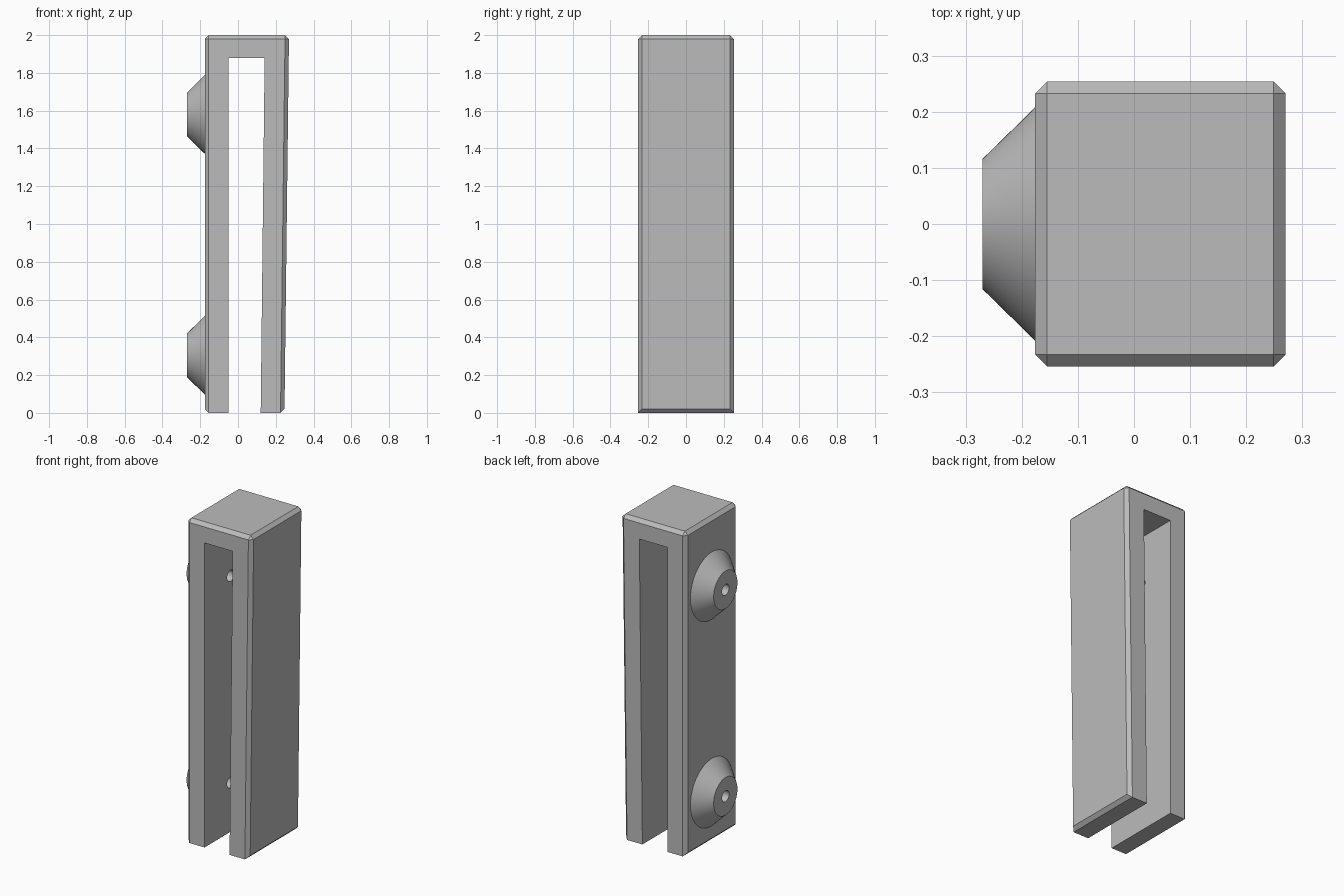
import bpy, bmesh, math
from mathutils import Matrix, Vector

old = bpy.data.objects.get("Cube")
if old:
    bpy.data.objects.remove(old, do_unlink=True)

grey = bpy.data.materials.new("plain grey")
grey.use_nodes = True
colour = (0.5, 0.5, 0.5, 1)
grey.diffuse_color = colour
grey.node_tree.nodes["Principled BSDF"].inputs["Base Color"].default_value = colour


def add_object(name, bm):
    bmesh.ops.recalc_face_normals(bm, faces=bm.faces)
    mesh = bpy.data.meshes.new(name)
    bm.to_mesh(mesh)
    bm.free()
    mesh.materials.append(grey)
    obj = bpy.data.objects.new(name, mesh)
    bpy.context.collection.objects.link(obj)
    return obj


def prism(profile, depth):
    """Extrude an x-z outline evenly along y."""
    bm = bmesh.new()
    face = bm.faces.new([bm.verts.new((x, -depth, z)) for x, z in profile])
    moved = bmesh.ops.extrude_face_region(bm, geom=[face])["geom"]
    bmesh.ops.translate(bm, vec=(0, 2 * depth, 0),
                        verts=[v for v in moved if isinstance(v, bmesh.types.BMVert)])
    return bm


def cone_x(name, x0, r0, x1, r1, z):
    """Capped cone along x, from x0 to x1."""
    bm = bmesh.new()
    bmesh.ops.create_cone(bm, cap_ends=True, segments=64, radius1=r0, radius2=r1,
                          depth=abs(x1 - x0),
                          matrix=Matrix.Translation(((x0 + x1) / 2, 0, z))
                          @ Matrix.Rotation(-math.pi / 2, 4, 'Y'))
    return add_object(name, bm)


def cut(target, cutter):
    cutter.hide_render = True
    mod = target.modifiers.new("cut", 'BOOLEAN')
    mod.operation = 'DIFFERENCE'
    mod.solver = 'EXACT'
    mod.object = cutter
    bpy.context.view_layer.objects.active = target
    bpy.ops.object.modifier_apply(modifier=mod.name)


# Clip body: leaning outer arm, chamfered outside edges
HALF = 0.254
bm = prism([(-0.176, 0), (0.246, 0), (0.27, 2), (-0.176, 2)], HALF)


def chamfered(edge):
    a, b = (v.co for v in edge.verts)
    along_y = abs(a.y - b.y) > 0.1
    upright = abs(a.z - b.z) > 0.1
    return along_y or upright or a.z > 1


bmesh.ops.bevel(bm, geom=[e for e in bm.edges if chamfered(e)], offset=0.021,
                segments=1, affect='EDGES')
body = add_object("clip_body", bm)

# Slot between the two arms
slot = add_object("slot_cutter", prism(
    [(-0.051, -0.1), (0.119, -0.1), (0.141, 1.88), (-0.051, 1.88)], 0.4))
cut(body, slot)
helpers = [slot]

# Conical bosses with screw holes through the mounting arm
for label, z in (("lower", 0.305), ("upper", 1.58)):
    boss = cone_x(label + "_boss", -0.174, 0.21, -0.27, 0.116, z)
    hole = cone_x(label + "_hole_cutter", 0, 0.034, -0.4, 0.034, z)
    cut(body, hole)
    cut(boss, hole)
    helpers.append(hole)
    bpy.ops.object.select_all(action='DESELECT')
    boss.select_set(True)
    bpy.context.view_layer.objects.active = boss
    bpy.ops.object.shade_smooth_by_angle(angle=math.radians(30))

for helper in helpers:
    bpy.data.objects.remove(helper, do_unlink=True)
